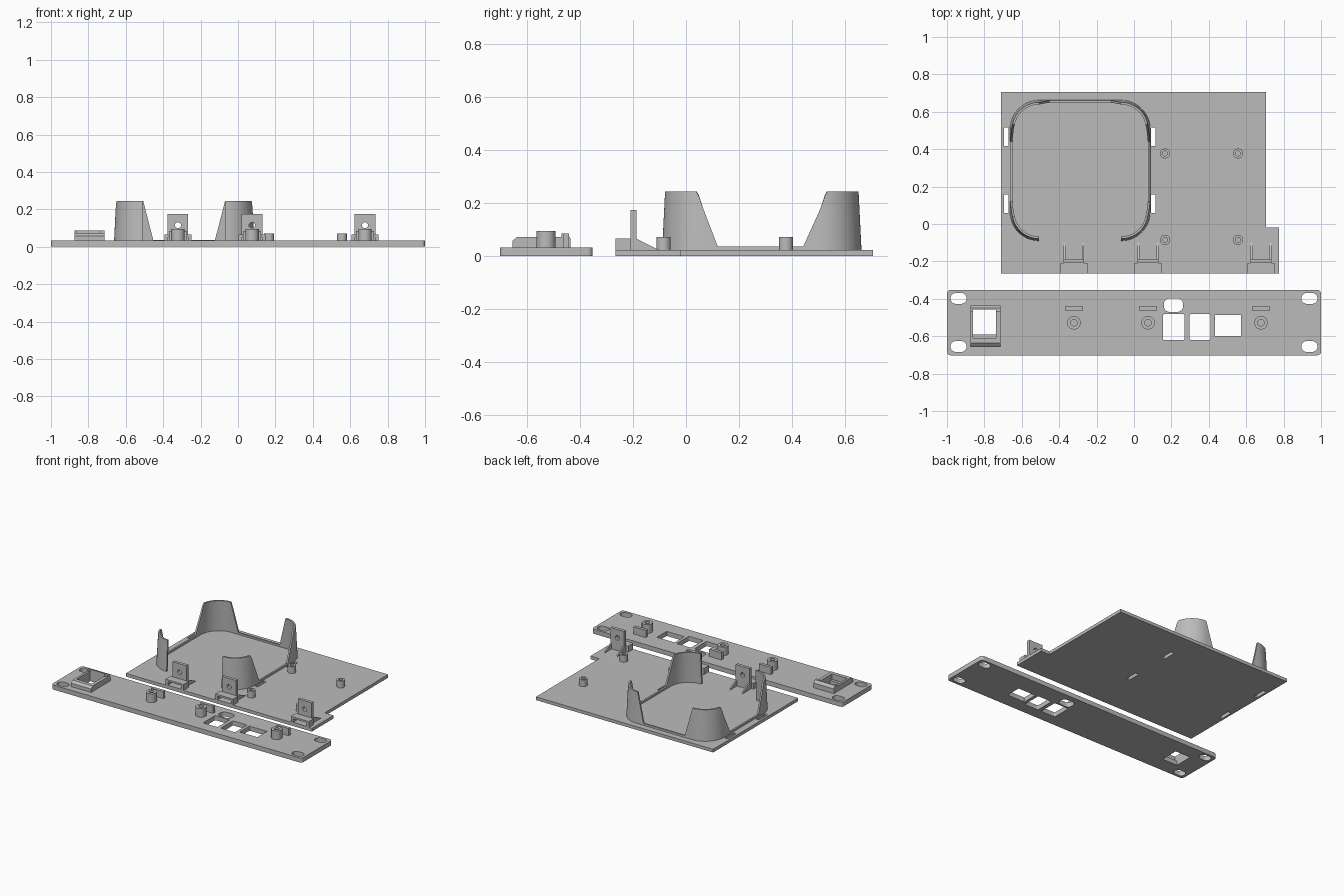
import bpy, bmesh, math

if "Cube" in bpy.data.objects:
    bpy.data.objects.remove(bpy.data.objects["Cube"])

grey = bpy.data.materials.new("plain grey")
grey.diffuse_color = (0.5, 0.5, 0.5, 1)
grey.use_nodes = True
grey.node_tree.nodes["Principled BSDF"].inputs["Base Color"].default_value = grey.diffuse_color


def finish(name, bm):
    bmesh.ops.remove_doubles(bm, verts=bm.verts, dist=1e-5)
    bmesh.ops.recalc_face_normals(bm, faces=bm.faces)
    me = bpy.data.meshes.new(name)
    bm.to_mesh(me)
    bm.free()
    me.materials.append(grey)
    ob = bpy.data.objects.new(name, me)
    bpy.context.collection.objects.link(ob)
    bpy.ops.object.select_all(action='DESELECT')
    ob.select_set(True)
    bpy.context.view_layer.objects.active = ob
    bpy.ops.object.shade_smooth_by_angle(angle=math.radians(35))
    return ob


def rect(x0, x1, y0, y1, r=0.0, n=6):
    """Rectangle outline, with rounded corners when r > 0."""
    if r == 0:
        return [(x0, y0), (x1, y0), (x1, y1), (x0, y1)]
    pts = []
    centres = [(x1 - r, y1 - r), (x0 + r, y1 - r), (x0 + r, y0 + r), (x1 - r, y0 + r)]
    for k, (cx, cy) in enumerate(centres):
        for i in range(n + 1):
            a = math.pi / 2 * (k + i / n)
            pts.append((cx + r * math.cos(a), cy + r * math.sin(a)))
    return pts


def circle(cx, cy, r, n=32):
    return [(cx + r * math.cos(2 * math.pi * i / n),
             cy + r * math.sin(2 * math.pi * i / n)) for i in range(n)]


def extrude(name, outlines, lo, hi, axis='Z'):
    """Extrude an outline (further outlines are holes) from lo to hi along an axis."""
    cu = bpy.data.curves.new(name, 'CURVE')
    cu.dimensions = '2D'
    cu.fill_mode = 'BOTH'
    cu.extrude = (hi - lo) / 2
    for pts in outlines:
        sp = cu.splines.new('POLY')
        sp.points.add(len(pts) - 1)
        for p, (a, b) in zip(sp.points, pts):
            p.co = (a, b, 0, 1)
        sp.use_cyclic_u = True
    tmp = bpy.data.objects.new(name + "_curve", cu)
    bpy.context.collection.objects.link(tmp)
    dg = bpy.context.evaluated_depsgraph_get()
    me = bpy.data.meshes.new_from_object(tmp.evaluated_get(dg))
    bm = bmesh.new()
    bm.from_mesh(me)
    bpy.data.objects.remove(tmp)
    bpy.data.curves.remove(cu)
    bpy.data.meshes.remove(me)
    mid = (lo + hi) / 2
    for v in bm.verts:
        a, b, d = v.co.x, v.co.y, v.co.z + mid
        v.co = {'Z': (a, b, d), 'X': (d, a, b), 'Y': (a, d, b)}[axis]
    return finish(name, bm)


PANEL, BASE = 0.033, 0.023
mounts = [-0.321, 0.075, 0.679]

# Front panel with oval screw holes and port windows
holes = [rect(x - 0.043, x + 0.043, y - 0.029, y + 0.029, 0.0285)
         for x in (-0.938, 0.938) for y in (-0.398, -0.655)]
holes += [rect(0.16, 0.262, -0.47, -0.397, 0.03),
          rect(0.155, 0.27, -0.62, -0.482, 0.008),
          rect(0.298, 0.41, -0.62, -0.482, 0.008),
          rect(0.432, 0.573, -0.598, -0.487, 0.004),
          rect(-0.86, -0.738, -0.59, -0.457)]
extrude("front_panel", [rect(-1, 1, -0.702, -0.352, 0.02)] + holes, 0, PANEL)

# Jack holder: two side walls joined by a front and a rear bar
front_bar = [(-0.655, PANEL), (-0.655, 0.058), (-0.637, 0.073), (-0.61, 0.073), (-0.61, PANEL)]
rear_bar = [(-0.457, PANEL), (-0.47, 0.073), (-0.47, 0.086), (-0.45, 0.086),
            (-0.435, 0.067), (-0.435, PANEL)]
side = front_bar[:3] + rear_bar[1:]
for nm, x0, x1 in (("left", -0.875, -0.86), ("right", -0.738, -0.714)):
    extrude("jack_holder_" + nm, [side], x0, x1, 'X')
extrude("jack_holder_front", [front_bar], -0.86, -0.738, 'X')
rear_bar[0] = (-0.457, PANEL)
rear_bar[1] = (-0.457, 0.086)
extrude("jack_holder_rear", [[rear_bar[0], rear_bar[1]] + rear_bar[3:]], -0.86, -0.738, 'X')

# Panel screw posts with locating tabs, and the matching base brackets
for x in mounts:
    extrude("panel_post", [circle(x, -0.528, 0.036), circle(x, -0.528, 0.017)], PANEL, 0.096)
    extrude("panel_tab", [rect(x - 0.049, x + 0.049, -0.463, -0.441)], PANEL, 0.085)
    extrude("bracket_socket", [rect(x - 0.072, x + 0.072, BASE, 0.066),
                               rect(x - 0.053, x + 0.053, 0.027, 0.053)], -0.265, -0.209, 'Y')
    extrude("bracket_plate", [rect(x - 0.055, x + 0.055, BASE, 0.175),
                              circle(x, 0.115, 0.016)], -0.209, -0.187, 'Y')
    for s in (-1, 1):
        c = x + s * 0.05
        extrude("bracket_gusset", [[(-0.187, BASE), (-0.10, BASE), (-0.187, 0.066)]],
                c - 0.005, c + 0.005, 'X')

# Base plate with a side tongue and four strap slots
base = [(-0.71, -0.265), (0.775, -0.265), (0.775, -0.018), (0.705, -0.018),
        (0.705, 0.705), (-0.71, 0.705)]
slots = [rect(x, x + 0.025, y, y + 0.098) for x in (-0.695, 0.091) for y in (0.06, 0.418)]
extrude("base_plate", [base] + slots, 0, BASE)

# Board standoffs
for x in (0.166, 0.556):
    for y in (-0.085, 0.377):
        extrude("standoff", [circle(x, y, 0.027), circle(x, y, 0.013)], BASE, 0.072)

# Cradle: low rim that rises into four drafted corner walls, open at the front
X0, X1, Y0, Y1, R = -0.663, 0.087, -0.09, 0.662, 0.156
LOW, HIGH, THICK, DRAFT = 0.036, 0.245, 0.012, 0.05


def ramp(d, start, end):
    t = min(1, max(0, (d - start) / (end - start)))
    return HIGH + (LOW - HIGH) * t


path = []  # (x, y, outward nx, outward ny), clockwise from the front left end
corners = [(X0 + R, Y0 + R, 270), (X0 + R, Y1 - R, 180), (X1 - R, Y1 - R, 90), (X1 - R, Y0 + R, 0)]
for k, (cx, cy, a0) in enumerate(corners):
    for i in range(25):
        a = math.radians(a0 - 90 * i / 24)
        nx, ny = math.cos(a), math.sin(a)
        path.append((cx + R * nx, cy + R * ny, nx, ny))
    if k == 0 or k == 2:
        nx = -1 if k == 0 else 1
        ends = (Y0 + 0.21, Y1 - 0.22) if k == 0 else (Y1 - 0.22, Y0 + 0.21)
        path += [(X0 if k == 0 else X1, y, nx, 0) for y in ends]
    elif k == 1:
        path += [(x, Y1, 0, 1) for x in (X0 + 0.21, X1 - 0.21)]

bm = bmesh.new()
rings = []
for x, y, nx, ny in path:
    u, v = min(x - X0, X1 - x), min(y - Y0, Y1 - y)
    h = min(ramp(u, R + 0.001, 0.21), ramp(v, 0.13, 0.21))
    d = DRAFT * (h - BASE)
    section = [(0, BASE), (d, h), (d + THICK, h), (THICK, BASE)]
    rings.append([bm.verts.new((x - nx * o, y - ny * o, z)) for o, z in section])
for a, b in zip(rings, rings[1:]):
    for j in range(4):
        bm.faces.new((a[j], a[(j + 1) % 4], b[(j + 1) % 4], b[j]))
bm.faces.new(rings[0])
bm.faces.new(rings[-1])
finish("cradle", bm)
